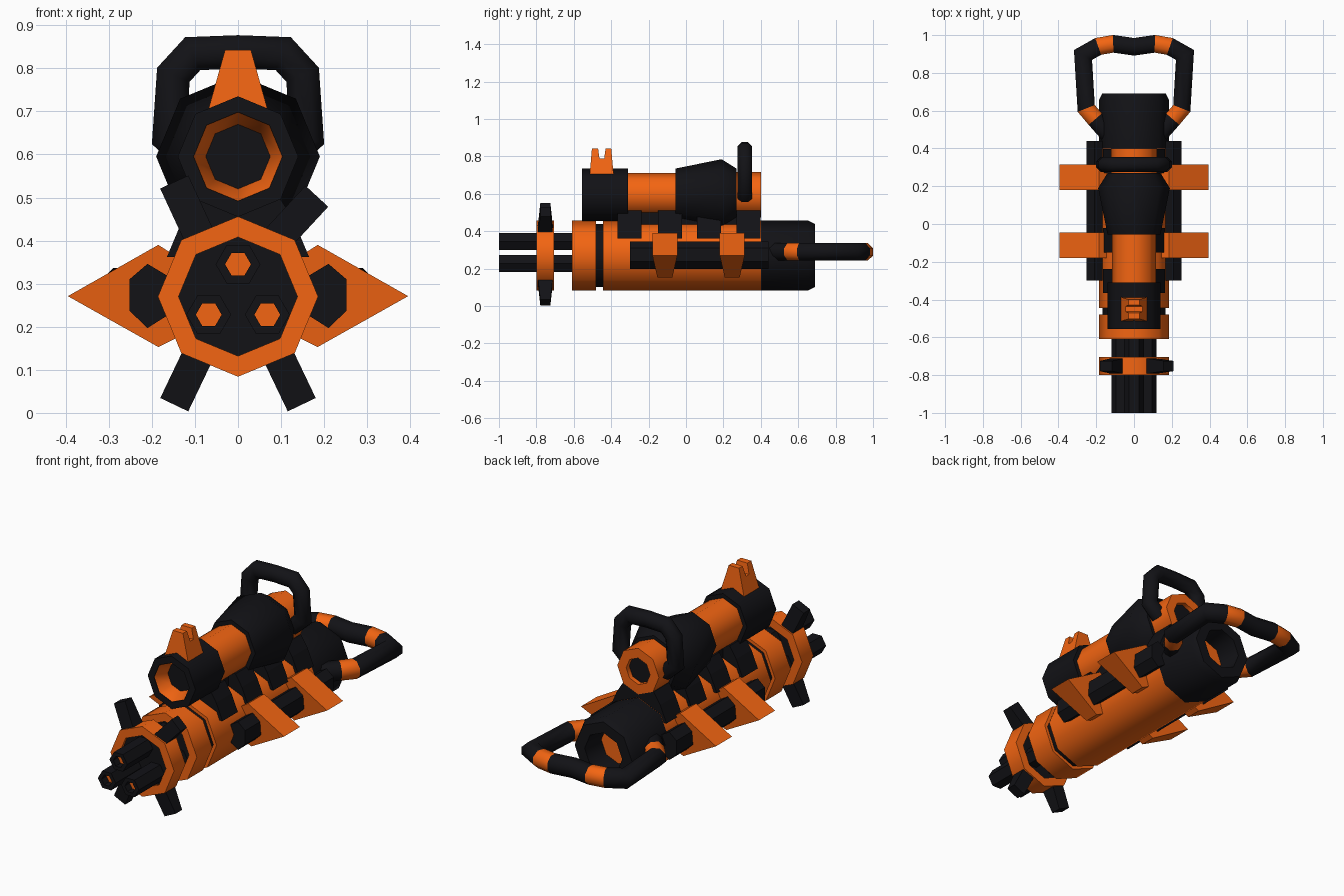
import bpy, bmesh, math
from mathutils import Vector

if "Cube" in bpy.data.objects:
    bpy.data.objects.remove(bpy.data.objects["Cube"])


def material(name, rgb):
    m = bpy.data.materials.new(name)
    m.diffuse_color = (*rgb, 1)
    m.use_nodes = True
    m.node_tree.nodes["Principled BSDF"].inputs["Base Color"].default_value = m.diffuse_color
    return m


BLACK = material("black", (0.006, 0.006, 0.008))
ORANGE = material("orange", (0.9, 0.13, 0.006))


def finish(name, bm, mats, smooth=False):
    bmesh.ops.remove_doubles(bm, verts=bm.verts, dist=1e-5)
    bmesh.ops.recalc_face_normals(bm, faces=bm.faces)
    me = bpy.data.meshes.new(name)
    bm.to_mesh(me)
    bm.free()
    for m in mats:
        me.materials.append(m)
    ob = bpy.data.objects.new(name, me)
    bpy.context.collection.objects.link(ob)
    if smooth:
        bpy.ops.object.select_all(action='DESELECT')
        bpy.context.view_layer.objects.active = ob
        ob.select_set(True)
        bpy.ops.object.shade_smooth_by_angle(angle=math.radians(50))
    return ob


def loft(name, rings, mats, mat_ids=None, smooth=False, caps=True):
    """Skin a list of point rings, capping both ends."""
    bm = bmesh.new()
    vs = [[bm.verts.new(p) for p in ring] for ring in rings]
    n = len(rings[0])
    for k in range(len(vs) - 1):
        for i in range(n):
            j = (i + 1) % n
            f = bm.faces.new((vs[k][i], vs[k][j], vs[k + 1][j], vs[k + 1][i]))
            f.material_index = mat_ids[k] if mat_ids else 0
    if caps:
        bm.faces.new(vs[0]).material_index = mat_ids[0] if mat_ids else 0
        bm.faces.new(vs[-1]).material_index = mat_ids[-1] if mat_ids else 0
    return finish(name, bm, mats, smooth)


def turned(name, profile, mat, x=0, z=0.27, sides=8, phase=math.pi / 2):
    """Round part along y from (radius, y) pairs."""
    angs = [phase + 2 * math.pi * i / sides for i in range(sides)]
    rings = [[(x + r * math.cos(a), y, z + r * math.sin(a)) for a in angs] for r, y in profile]
    return loft(name, rings, [mat], smooth=True, caps=profile[0] != profile[-1])


def prism(name, xz, y0, y1, mat):
    return loft(name, [[(x, y, z) for x, z in xz] for y in (y0, y1)], [mat])


def tube(name, path, normal, r, mat_ids, sides=8):
    """Mitred tube along a planar path, coloured per segment."""
    pts = [Vector(p) for p in path]
    n = Vector(normal)
    rings = []
    for i, p in enumerate(pts):
        a = (p - pts[i - 1]).normalized() if i else None
        b = (pts[i + 1] - p).normalized() if i < len(pts) - 1 else None
        t = ((a or b) + (b or a)).normalized()
        side = t.cross(n)
        k = 1 / max(0.5, t.dot(a or b))
        rings.append([p + r * (k * side * math.cos(q) + n * math.sin(q)) for q in
                      [math.pi / sides + 2 * math.pi * j / sides for j in range(sides)]])
    return loft(name, rings, [BLACK, ORANGE], mat_ids, smooth=True)


def mirrored(half):
    return [(-x, y, z) for x, y, z in half] + [p for p in reversed(half[:-1])]


# Main body along the lower axis
R = 0.186
turned("front_shroud", [(R, -0.48), (R, -0.61), (0.14, -0.61), (0.14, -0.48), (R, -0.48)], ORANGE)
turned("shroud_plate", [(0.142, -0.59), (0.142, -0.5)], BLACK)
turned("body_groove", [(0.168, -0.49), (0.168, -0.43)], BLACK)
turned("body_shell", [(R, -0.445), (R, 0.40)], ORANGE)
turned("rear_cap", [(0.10, 0.56), (0.11, 0.69), (0.168, 0.69), (R, 0.655), (R, 0.40), (0.10, 0.40),
                    (0.10, 0.56)], BLACK)
turned("rear_cap_floor", [(0.102, 0.54), (0.102, 0.565)], ORANGE)

# Barrel clamp ring with its four radial fins
turned("clamp_ring", [(R, -0.705), (R, -0.80), (0.138, -0.80), (0.138, -0.705), (R, -0.705)], ORANGE)
turned("clamp_plate", [(0.14, -0.785), (0.14, -0.72)], BLACK)
for i, (bx, bz, ex, ez) in enumerate([(-0.083, 0.155, -0.148, 0.019), (0.083, 0.155, 0.148, 0.019),
                                      (-0.083, 0.395, -0.148, 0.536), (0.083, 0.395, 0.183, 0.503)]):
    d = Vector((ex - bx, 0, ez - bz)).normalized()
    s = Vector((d.z, 0, -d.x)) * 0.036
    rings = []
    for p, h in ((Vector((bx, -0.752, bz)), 0.042), (Vector((ex, -0.752, ez)), 0.027)):
        rings.append([p + u * s + Vector((0, v * h, 0)) for u, v in ((-1, -1), (1, -1), (1, 1), (-1, 1))])
    loft("clamp_fin_%d" % i, rings, [BLACK])

# Three hexagonal barrels with orange bores
for i, (x, z) in enumerate([(0, 0.345), (-0.068, 0.228), (0.068, 0.228)]):
    turned("barrel_%d" % i, [(0.052, -0.58), (0.052, -1.0), (0.03, -1.0), (0.03, -0.58), (0.052, -0.58)],
           BLACK, x, z, 6, 0)
    turned("barrel_bore_%d" % i, [(0.0305, -0.96), (0.0305, -0.90)], ORANGE, x, z, 6, 0)

# Side rails and wedge fins
for s, side in ((-1, "left"), (1, "right")):
    rail = [(0.15, 0.31), (0.21, 0.346), (0.252, 0.31), (0.252, 0.237), (0.21, 0.197), (0.15, 0.235)]
    prism("side_rail_" + side, [(s * x, z) for x, z in rail], -0.30, 0.44, BLACK)
    # (x, z, half depth): the underside of each wedge is narrower
    wedge = [(0.13, 0.355, .067), (0.185, 0.39, .067), (0.395, 0.271, .067), (0.185, 0.153, .04), (0.13, 0.18, .042)]
    for k, y in enumerate((-0.113, 0.247)):
        loft("wedge_fin_%s_%d" % (side, k),
             [[(s * x, y + e * h, z) for x, z, h in wedge] for e in (-1, 1)], [ORANGE])

# Saddle blocks joining body and scope
saddle = [(-0.165, 0.362), (-0.128, 0.45), (-0.09, 0.51), (0.09, 0.51), (0.128, 0.45), (0.165, 0.362)]
for i, y in enumerate((-0.365, -0.15, 0.06, 0.27)):
    prism("saddle_%d" % i, saddle, y, y + 0.128, BLACK)
prism("saddle_spine", [(-0.05, 0.43), (-0.05, 0.51), (0.05, 0.51), (0.05, 0.43)], -0.36, 0.39, BLACK)

# Upper scope
Z = 0.595
turned("scope_front", [(0.14, -0.31), (0.14, -0.555), (0.103, -0.555), (0.103, -0.31), (0.14, -0.31)], BLACK, z=Z)
turned("scope_bezel", [(0.104, -0.35), (0.104, -0.553), (0.075, -0.48), (0.075, -0.35), (0.104, -0.35)], ORANGE, z=Z)
turned("scope_lens", [(0.077, -0.48), (0.077, -0.40)], BLACK, z=Z)
turned("scope_tube", [(0.117, -0.33), (0.117, -0.03)], ORANGE, z=Z)
turned("scope_bulge", [(0.14, -0.055), (0.19, 0.19), (0.14, 0.27)], BLACK, z=Z)
turned("eyepiece", [(0.122, 0.25), (0.122, 0.40), (0.07, 0.40), (0.07, 0.25), (0.122, 0.25)], ORANGE, z=Z)
turned("eyepiece_lens", [(0.072, 0.30), (0.072, 0.375)], BLACK, z=Z)

# Notched sight: side profile (y, z), narrowing toward the top
sight = [(-0.515, 0.70), (-0.503, 0.843), (-0.47, 0.843), (-0.463, 0.79),
         (-0.437, 0.79), (-0.43, 0.843), (-0.40, 0.843), (-0.387, 0.70)]
loft("notched_sight", [[(e * (0.07 - (z - 0.70) * 0.28), y, z) for y, z in sight] for e in (-1, 1)], [ORANGE])

# Carry handle over the scope
half = [(0.10, 0.315, 0.585), (0.16, 0.315, 0.64), (0.15, 0.315, 0.785), (0.105, 0.315, 0.834), (0, 0.315, 0.838)]
tube("carry_handle", mirrored([(x, y, z) for x, y, z in half]), (0, 1, 0), 0.042, [0] * 8)

# Banded rear grip
half = [(0.13, 0.47, 0.29), (0.205, 0.555, 0.29), (0.253, 0.612, 0.29), (0.27, 0.895, 0.29),
        (0.19, 0.94, 0.29), (0.11, 0.954, 0.29), (0, 0.938, 0.29)]
ids = [0, 1, 0, 0, 1, 0]
tube("rear_grip", mirrored(half), (0, 0, 1), 0.05, ids + ids[::-1])
